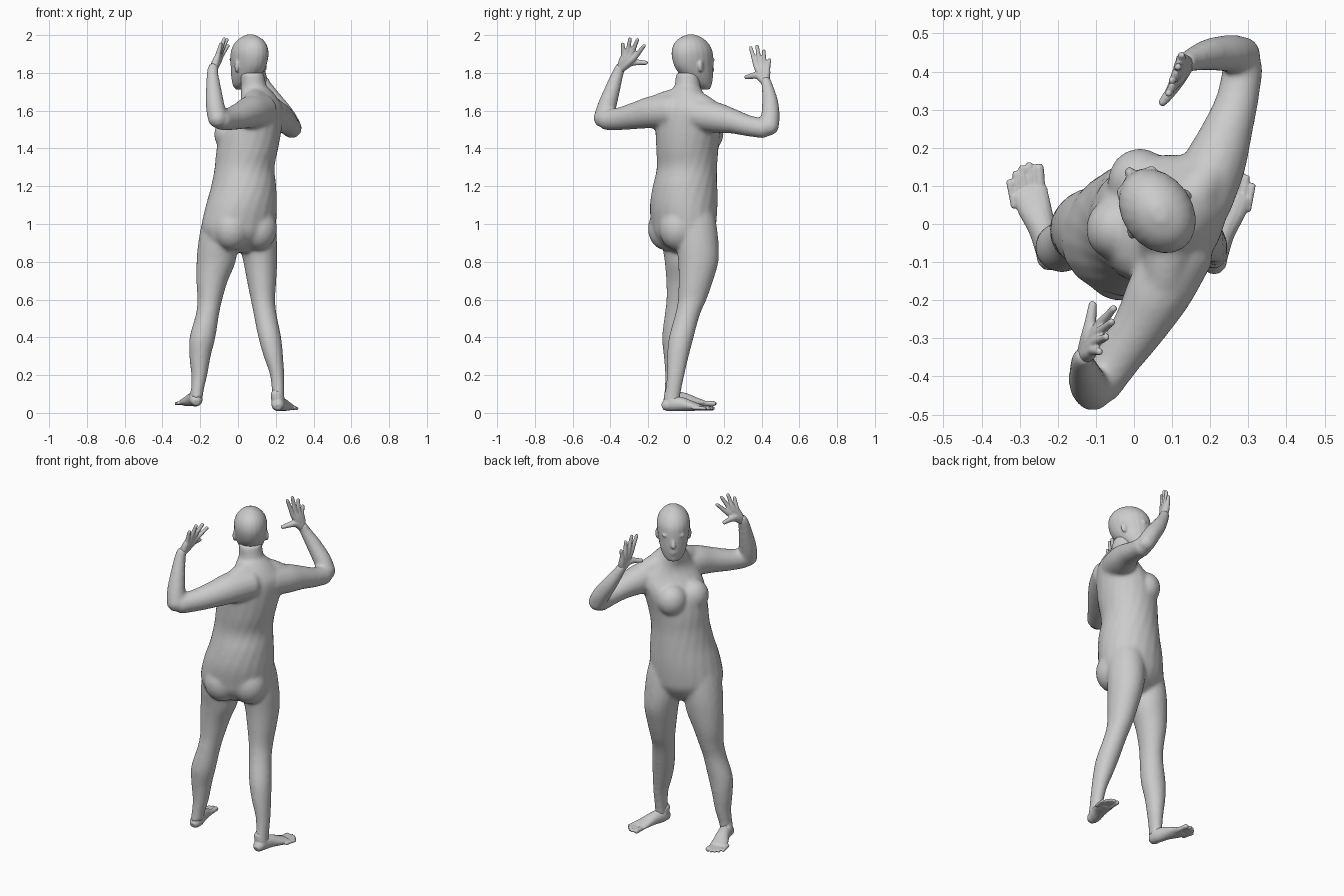
import bpy, bmesh, math
from mathutils import Vector, Matrix


def smooth_rows(rows, n=4):
    # Catmull-Rom interpolation of whole section rows
    out = []
    for i in range(len(rows) - 1):
        p = [rows[max(i - 1, 0)], rows[i], rows[i + 1], rows[min(i + 2, len(rows) - 1)]]
        for k in range(n):
            t = k / n
            out.append([0.5 * (2 * b + (c - a) * t + (2 * a - 5 * b + 4 * c - d) * t * t
                               + (3 * b - a - 3 * c + d) * t ** 3) for a, b, c, d in zip(*p)])
    return out + [list(rows[-1])]


def skin(bm, rings, seg=20):
    # rings: (centre, half axis a, half axis b)
    loops = [[bm.verts.new(c + a * math.cos(2 * math.pi * k / seg) + b * math.sin(2 * math.pi * k / seg))
              for k in range(seg)] for c, a, b in rings]
    faces = [bm.faces.new((l[k], l[(k + 1) % seg], m[(k + 1) % seg], m[k]))
             for l, m in zip(loops, loops[1:]) for k in range(seg)]
    faces += [bm.faces.new(loops[0][::-1]), bm.faces.new(loops[-1])]
    bmesh.ops.recalc_face_normals(bm, faces=faces)


def stack(bm, rows):
    # horizontal ellipses: z, x, y, half width, half depth, yaw in degrees
    rings = []
    for z, x, y, a, b, yaw in smooth_rows(rows):
        t = math.radians(yaw)
        rings.append((Vector((x, y, z)), Vector((math.cos(t), math.sin(t), 0)) * a,
                      Vector((-math.sin(t), math.cos(t), 0)) * b))
    skin(bm, rings)


def tube(bm, rows, ref=(-.9, .42, .1), n=4):
    # rows: x, y, z, side radius, radius along ref
    rows = smooth_rows([r if len(r) == 5 else (*r, r[3]) for r in rows], n)
    pts = [Vector(r[:3]) for r in rows]
    rings = []
    for i, r in enumerate(rows):
        t = (pts[min(i + 1, len(pts) - 1)] - pts[max(i - 1, 0)]).normalized()
        s = t.cross(Vector(ref)).normalized()
        rings.append((pts[i], s * r[3], s.cross(t) * r[4]))
    # rounded ends
    for end, nb, at in ((0, 1, 0), (-1, -2, None)):
        c, a, b = rings[end]
        d = (c - rings[nb][0]).normalized() * min(a.length, b.length) * .6
        cap = (c + d, a * .55, b * .55)
        rings.insert(0, cap) if at == 0 else rings.append(cap)
    skin(bm, rings, 16)


def ball(bm, c, r, yaw=0):
    m = Matrix.Translation(c) @ Matrix.Rotation(math.radians(yaw), 4, 'Z') @ Matrix.Diagonal((*r, 1))
    bmesh.ops.create_uvsphere(bm, u_segments=20, v_segments=12, radius=1, matrix=m)


def finish(bm, name, voxel, smooth):
    me = bpy.data.meshes.new(name)
    bm.to_mesh(me)
    bm.free()
    ob = bpy.data.objects.new(name, me)
    bpy.context.collection.objects.link(ob)
    r = ob.modifiers.new("fuse", 'REMESH')
    r.mode, r.voxel_size, r.use_smooth_shade = 'VOXEL', voxel, True
    s = ob.modifiers.new("soften", 'SMOOTH')
    s.factor, s.iterations = .5, smooth
    return ob


body = bmesh.new()

# Torso, twisting from the hips to the shoulders
stack(body, [(.85, 0, 0, .09, .06, 24), (.9, 0, -.012, .17, .125, 24), (.95, .003, -.013, .195, .158, 24),
             (1.0, .005, -.013, .203, .168, 24), (1.1, .018, -.012, .193, .176, 28),
             (1.2, .03, -.005, .175, .17, 38),
             (1.3, .035, .005, .163, .157, 50), (1.4, .05, .007, .167, .163, 60),
             (1.5, .073, .01, .177, .155, 65), (1.6, .12, .005, .177, .112, 65),
             (1.66, .115, 0, .125, .09, 60), (1.72, .09, .005, .075, .075, 45)])
for c in ((.012, .115, 1.475), (-.046, -.01, 1.475)):           # chest
    ball(body, c, (.085, .08, .09), 65)
for c in ((-.033, -.104, .975), (.108, -.045, .975)):           # seat
    ball(body, c, (.1, .098, .115), 24)

# Neck and shoulder slopes
stack(body, [(1.6, .115, 0, .085, .085, 40), (1.68, .097, .004, .075, .078, 40),
             (1.74, .082, .008, .067, .068, 40), (1.8, .073, .012, .064, .066, 35)])
tube(body, [(.11, 0, 1.665, .062), (.09, -.08, 1.65, .062), (.08, -.15, 1.63, .058)])
tube(body, [(.11, .01, 1.66, .062), (.16, .08, 1.63, .062), (.205, .14, 1.59, .058)])

# Legs
stack(body, [(z, x, y, a, b, 0) for x, y, z, a, b in (
    (.09, .035, 1.12, .08, .09), (.1, .048, 1.02, .096, .11), (.107, .06, .9, .1, .113),
    (.118, .065, .8, .09, .107),
    (.125, .052, .7, .078, .092), (.132, .033, .6, .065, .076), (.144, .008, .52, .061, .066),
    (.168, -.025, .4, .061, .066), (.187, -.043, .3, .052, .058), (.207, -.055, .2, .038, .047),
    (.213, -.07, .1, .033, .042), (.215, -.075, .05, .034, .042))])
stack(body, [(z, x, y, a, b, 0) for x, y, z, a, b in (
    (-.07, -.02, 1.12, .08, .1), (-.09, -.02, 1.02, .098, .112), (-.107, -.016, .9, .104, .112),
    (-.116, -.013, .8, .104, .1),
    (-.137, -.018, .7, .084, .087), (-.149, -.03, .6, .066, .074), (-.162, -.045, .52, .062, .068),
    (-.188, -.06, .4, .069, .067), (-.201, -.06, .3, .057, .058), (-.205, -.063, .2, .043, .048),
    (-.215, -.073, .12, .034, .042), (-.22, -.078, .075, .035, .042))])

# Arms, raised with bent elbows
tube(body, [(.13, -.06, 1.6, .088), (.07, -.17, 1.593, .087), (.02, -.26, 1.575, .073),
            (-.04, -.35, 1.557, .061), (-.092, -.43, 1.55, .054)])
tube(body, [(-.105, -.442, 1.545, .052), (-.12, -.42, 1.62, .051), (-.13, -.387, 1.72, .041),
            (-.135, -.36, 1.8, .031), (-.13, -.345, 1.835, .028)])
tube(body, [(.17, .06, 1.58, .088), (.213, .16, 1.563, .082), (.247, .25, 1.543, .066),
            (.272, .33, 1.52, .056), (.287, .42, 1.505, .053)])
tube(body, [(.29, .44, 1.505, .05), (.255, .447, 1.57, .05), (.2, .445, 1.65, .043),
            (.15, .43, 1.73, .031), (.135, .42, 1.765, .028)])
finish(body, "body", .009, 14)

# Feet with toes, mirrored
for name, sx, dy, dz in (("left_foot", 1, 0, 0), ("right_foot", -.95, -.01, -.025)):
    def at(x, y, z, *r):
        return (x * sx, y + dy, z + dz, *r)
    foot = bmesh.new()
    tube(foot, [at(-.222, -.1, .062, .031, .029), at(-.224, -.065, .073, .036, .04),
                at(-.241, -.01, .071, .037, .036), at(-.262, .045, .06, .045, .025),
                at(-.274, .085, .054, .048, .016)], (0, 0, 1))
    tube(foot, [at(-.215, -.073, .13, .032), at(-.22, -.072, .1, .034), at(-.228, -.06, .08, .034)], (0, 1, 0))
    for i, tip in enumerate(((-.25, .15), (-.275, .157), (-.294, .149), (-.311, .134), (-.327, .112))):
        r = .0135 if i == 0 else .0092
        tube(foot, [at(-.244 - i * .0175, .07 - i * .006, .052, r), at(*tip, .049, r)], (0, 0, 1))
    finish(foot, name, .0042, 3)

# Head: skull, jaw and face, placed along the facing direction
head = bmesh.new()
YAW = 35
F = Vector((-math.sin(math.radians(YAW)), math.cos(math.radians(YAW)), 0))
U = Vector((F.y, -F.x, 0))


def face(side, fwd, z):
    return Vector((.06, .035, z)) + U * side + F * fwd


stack(head, [(z, *face(0, o, z)[:2], a, b, YAW) for z, o, a, b in (
    (1.712, .078, .03, .024), (1.735, .056, .056, .054), (1.78, .03, .074, .088), (1.83, .01, .084, .11),
    (1.88, 0, .091, .118), (1.92, -.004, .09, .115), (1.955, -.008, .077, .098),
    (1.983, -.01, .052, .068), (2.003, -.01, .016, .022))])
tube(head, [(*face(0, .108, 1.86), .008), (*face(0, .122, 1.828), .011), (*face(0, .125, 1.812), .014)], U)
ball(head, face(0, .107, 1.774), (.024, .014, .007), YAW)       # upper lip
ball(head, face(0, .105, 1.762), (.02, .014, .007), YAW)        # lower lip
ball(head, face(0, .093, 1.73), (.024, .018, .016), YAW)        # chin
for s in (-1, 1):
    ball(head, face(s * .034, .096, 1.87), (.03, .014, .009), YAW)           # brow
    ball(head, face(s * .034, .091, 1.848), (.015, .012, .008), YAW)         # eye
    ball(head, face(s * .088, -.008, 1.835), (.01, .019, .033), YAW + s * 20)  # ear
finish(head, "head", .006, 5)


# Hands: every finger runs from the wrist through its knuckle to the tip
def hand(name, wrist, fingers, thumb):
    bm = bmesh.new()
    w = Vector(wrist)
    for k, t in fingers:
        k, t = Vector(k), Vector(t)
        start = w.lerp(k, .12)
        tube(bm, [(*start, .021), (*start.lerp(k, .6), .019), (*k, .0145),
                  (*k.lerp(t, .5), .0115), (*t, .0095)])
    tube(bm, [(*w, .022), *thumb])
    finish(bm, name, .0045, 3)


hand("left_hand", (-.13, -.347, 1.82),
     (((-.09, -.265, 1.89), (-.052, -.22, 1.945)), ((-.095, -.287, 1.903), (-.057, -.256, 1.978)),
      ((-.1, -.309, 1.903), (-.072, -.296, 1.982)), ((-.108, -.331, 1.89), (-.09, -.335, 1.955))),
     [(-.12, -.3, 1.852, .021), (-.114, -.255, 1.856, .015), (-.108, -.209, 1.853, .011)])
hand("right_hand", (.137, .42, 1.75),
     (((.108, .37, 1.84), (.09, .342, 1.935)), ((.112, .391, 1.85), (.1, .376, 1.942)),
      ((.118, .413, 1.845), (.115, .412, 1.918)), ((.124, .432, 1.825), (.125, .443, 1.872))),
     [(.118, .385, 1.785, .021), (.097, .348, 1.783, .015), (.073, .317, 1.776, .011)])
